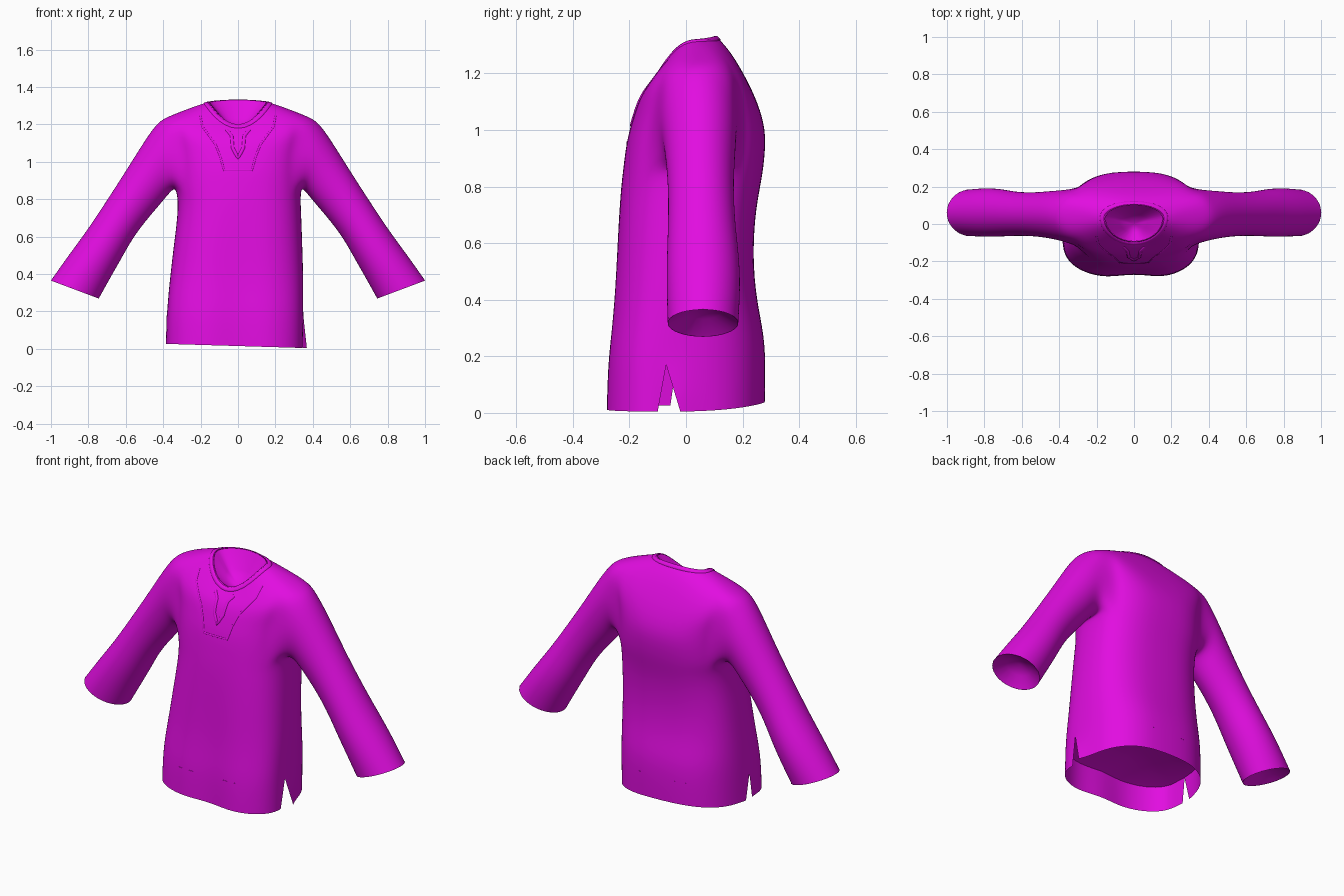
import bpy, bmesh
from math import sin, cos, pi
from mathutils import Vector
from mathutils.bvhtree import BVHTree

cube = bpy.data.objects.get("Cube")
if cube:
    bpy.data.objects.remove(cube, do_unlink=True)

COLS = 32
HALF = COLS // 2
ARM = 3            # armhole half width in columns

cloth = bpy.data.materials.new("magenta cloth")
cloth.use_nodes = True
colour = (0.76, 0.004, 0.75, 1)
cloth.diffuse_color = colour
cloth.node_tree.nodes["Principled BSDF"].inputs["Base Color"].default_value = colour


def finish(bm, name, levels):
    """Turn a bmesh into a smooth object, optionally subdivided."""
    mesh = bpy.data.meshes.new(name)
    bm.to_mesh(mesh)
    bm.free()
    obj = bpy.data.objects.new(name, mesh)
    bpy.context.collection.objects.link(obj)
    mesh.materials.append(cloth)
    if levels:
        sub = obj.modifiers.new("smooth", "SUBSURF")
        sub.levels = sub.render_levels = levels
        sub.boundary_smooth = "PRESERVE_CORNERS"
    for other in bpy.context.selected_objects:
        other.select_set(False)
    obj.select_set(True)
    bpy.context.view_layer.objects.active = obj
    bpy.ops.object.shade_smooth()
    return obj


def power(v, p):
    return (1 if v >= 0 else -1) * abs(v) ** p


def ring_point(k, left, right, front, back, mid, zf, zs, zb, p=0.75):
    """Point k of a body ring: widths, depths, front/side/back heights, squareness."""
    c, s = cos(2 * pi * k / COLS), sin(2 * pi * k / COLS)
    if abs(c) < 1e-6:
        c = 0
    x = (left if c > 0 else right) * power(c, p)
    y = mid + (back - mid if s > 0 else mid - front) * power(s, p)
    z = zs + ((zb if s > 0 else zf) - zs) * s * s
    if s < 0:      # soft hollow down the middle of the front
        y += 0.025 * max(0, 1 - abs(x) / 0.15) * max(0, 1 - z / 0.8)
    return Vector((x, y, z))


# Lower body: left, right, front, back, middle, height
body = [(.35, .382, -.286, .283, -.07, .17), (.35, .375, -.273, .277, -.055, .28),
        (.35, .362, -.261, .25, -.03, .40), (.345, .345, -.251, .237, -.01, .55),
        (.34, .325, -.24, .245, .01, .70), (.335, .322, -.23, .263, .02, .80),
        (.34, .335, -.223, .274, .03, .86)]
rings = [(.35, .385, -.291, .28, -.07, .015, .015, .04)]
rings += [r + (r[5], r[5]) for r in body]
LOW = len(rings) - 1
# Chest, shoulders, neckline: width, front, back, middle, three heights, squareness
upper = [(.335, -.211, .284, .03, .96, .98, .96, .75),
         (.345, -.189, .274, .04, 1.04, 1.10, 1.04, .75),
         (.385, -.166, .236, .06, 1.11, 1.24, 1.14, .75),
         (.27, -.138, .17, .05, 1.15, 1.283, 1.26, .82),
         (.20, -.112, .128, .04, 1.18, 1.308, 1.31, .92),
         (.155, -.094, .105, .03, 1.2, 1.32, 1.333, 1)]
rings += [(r[0],) + r for r in upper]
TOP = LOW + 3

# Tunic body, with an armhole left open on each side
bm = bmesh.new()
sharp = bm.verts.layers.float.new("crease_vert")
grid = [[bm.verts.new(ring_point(k, *r)) for k in range(COLS)] for r in rings]
for v in grid[0]:
    v.co.z -= 0.03 * v.co.x
for r in range(len(rings) - 1):
    for k in range(COLS):
        side = min((k - c) % COLS for c in (-ARM, HALF - ARM))
        if LOW <= r < TOP and side < 2 * ARM:
            continue
        n = (k + 1) % COLS
        bm.faces.new((grid[r][k], grid[r][n], grid[r + 1][n], grid[r + 1][k]))

# Sleeves: upper edge x, z; lower edge x, z; centre y, half depth
stations = [(.428, 1.214, .355, .845, .045, .137), (.485, 1.14, .42, .765, .05, .128),
            (.605, .945, .49, .685, .052, .117), (.735, .745, .562, .59, .055, .12),
            (.815, .625, .62, .485, .06, .13), (.905, .505, .68, .38, .062, .133),
            (1.003, .366, .742, .268, .06, .127)]


def armhole(sign):
    base = 0 if sign > 0 else HALF
    at = lambda r, k: grid[r][(base + sign * k) % COLS]
    loop = [at(TOP, k) for k in range(ARM + 1)]
    loop += [at(TOP - 1, ARM), at(TOP - 2, ARM)]
    loop += [at(LOW, k) for k in range(ARM, -ARM - 1, -1)]
    loop += [at(TOP - 2, -ARM), at(TOP - 1, -ARM)]
    return loop + [at(TOP, k) for k in range(-ARM, 0)]


cuffs = {}
for sign in (1, -1):
    last = armhole(sign)
    count = len(last)
    for x1, z1, x0, z0, yc, depth in stations:
        ring = []
        for i in range(count):
            a = 2 * pi * i / count
            ring.append(bm.verts.new((sign * ((x1 + x0) / 2 + cos(a) * (x1 - x0) / 2),
                                      yc + sin(a) * depth,
                                      (z1 + z0) / 2 + cos(a) * (z1 - z0) / 2)))
        for i in range(count):
            j = (i + 1) % count
            quad = (last[i], ring[i], ring[j], last[j])
            bm.faces.new(quad if sign > 0 else quad[::-1])
        last = ring
    cuffs[sign] = [v.co.copy() for v in last][::sign]

# Side slits at the hem: front corner, tip and back corner depth on each side
slits = ((0, 1, -.10, -.07, -.02), (HALF, -1, -.055, -.035, 0))
for k, sign, front, tip, back in slits:
    grid[0][k].co.y = grid[1][k].co.y = tip
    grid[1][k][sharp] = 1
neck_loop = [v.co.copy() for v in grid[-1]]
waist_loop = [v.co.copy() for v in grid[1]][::-1]
edges = [bm.edges.get((grid[0][k], grid[1][k])) for k in (0, HALF)]
bmesh.ops.split_edges(bm, edges=edges)
for k, sign, front, tip, back in slits:
    corners = [v for v in bm.verts if v.link_faces and v.co.z < .1
               and v.co.x * sign > .3 and abs(v.co.y - tip) < 1e-4]
    for v in corners:
        behind = v.link_faces[0].calc_center_median().y > tip
        v.co.y = back if behind else front
        if sign > 0:
            v.co.x += .018 if behind else -.006
bmesh.ops.delete(bm, geom=[v for v in bm.verts if not v.link_faces], context="VERTS")
tunic = finish(bm, "tunic", 2)


# Linings that close the openings from inside
def lining(name, loop, apex, bulge):
    """Shallow bowl from an opening's edge to an inner point."""
    apex = Vector(apex)
    bm = bmesh.new()
    outer = [bm.verts.new(p.lerp(apex, .01)) for p in loop]
    inner = [bm.verts.new(p.lerp(apex, .5) + Vector(bulge)) for p in loop]
    centre = bm.verts.new(apex)
    for i in range(len(loop)):
        j = (i + 1) % len(loop)
        bm.faces.new((outer[i], outer[j], inner[j], inner[i]))
        bm.faces.new((inner[i], inner[j], centre))
    finish(bm, name, 0)


lining("neck_lining", neck_loop, (0, 0, 1.17), (0, 0, -.015))
lining("hem_lining", waist_loop, (0, 0, .22), (0, 0, .02))
for sign, side in ((1, "left"), (-1, "right")):
    lining(side + "_cuff_lining", cuffs[sign], (sign * .845, .06, .375),
           (-sign * .006, 0, .01))

# Raised trim strips that follow the cloth
bpy.context.view_layer.update()
surface = BVHTree.FromObject(tunic, bpy.context.evaluated_depsgraph_get())


def trim(name, path, width, height, closed=False, steps=5):
    pts = [Vector(p) for p in path]
    pairs = list(zip(pts, pts[1:] + pts[:1]))
    if not closed:
        pairs.pop()
    dense = [a.lerp(b, i / steps) for a, b in pairs for i in range(steps)]
    if not closed:
        dense.append(pts[-1])
    snapped = [surface.find_nearest(p)[:2] for p in dense]
    total = len(snapped)
    bm = bmesh.new()
    rows = []
    for i, (p, normal) in enumerate(snapped):
        before = snapped[i - 1 if closed else max(i - 1, 0)][0]
        after = snapped[(i + 1) % total if closed else min(i + 1, total - 1)][0]
        across = (after - before).cross(normal).normalized()
        rows.append([bm.verts.new(p + across * width * w + normal * h)
                     for w, h in ((-1, -.001), (-.7, height), (.7, height), (1, -.001))])
    for i in range(total if closed else total - 1):
        a, b = rows[i], rows[(i + 1) % total]
        for j in range(3):
            bm.faces.new((a[j], a[j + 1], b[j + 1], b[j]))
    finish(bm, name, 0)


def mirrored(half):
    """Complete a path whose last point lies on the centre line."""
    return half + [(-x, y, z) for x, y, z in half[-2::-1]]


collar = [ring_point(k, .172, .172, -.104, .115, .033, 1.187, 1.315, 1.325, 1)
          for k in range(COLS)]
trim("collar_band", collar, .012, .004, closed=True, steps=2)
trim("neck_placket", mirrored([(.06, -.12, 1.17), (.034, -.145, 1.14),
                               (.028, -.17, 1.07), (0, -.19, 1.02)]), .009, .004)
trim("yoke_edge", mirrored([(.2, -.06, 1.24), (.19, -.1, 1.18), (.12, -.16, 1.09),
                            (.095, -.19, 1.03), (.075, -.21, .955), (0, -.21, .955)]),
     .005, .002)
